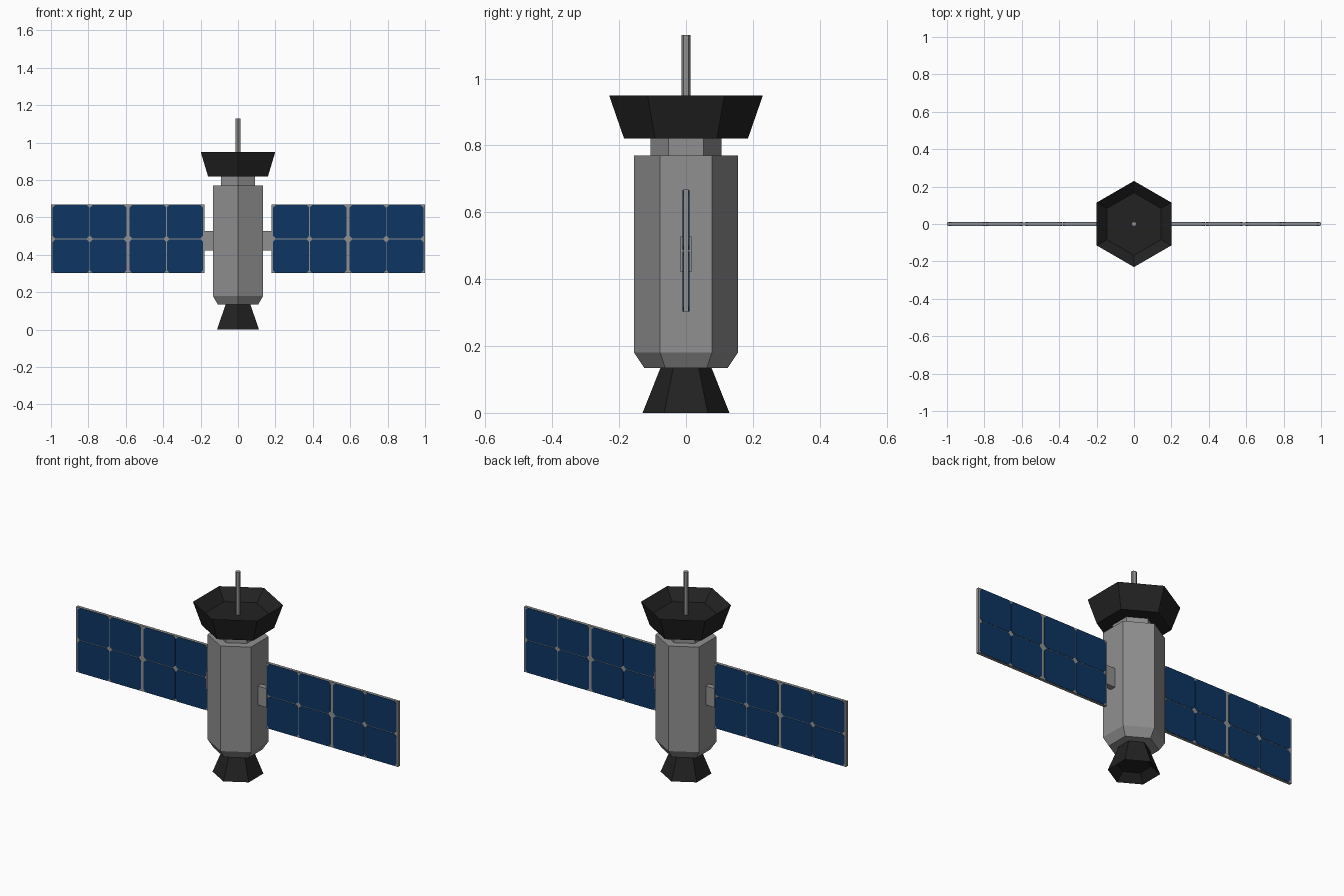
import bpy, bmesh, math

if "Cube" in bpy.data.objects:
    bpy.data.objects.remove(bpy.data.objects["Cube"])


def material(name, rgb):
    m = bpy.data.materials.new(name)
    m.diffuse_color = (*rgb, 1)
    m.use_nodes = True
    m.node_tree.nodes["Principled BSDF"].inputs["Base Color"].default_value = m.diffuse_color
    return m


GREY = material("hull grey", (0.28, 0.28, 0.285))
BLACK = material("matt black", (0.016, 0.016, 0.016))
BLUE = material("solar blue", (0.004, 0.036, 0.125))


def finish(name, bm, mat):
    bmesh.ops.recalc_face_normals(bm, faces=bm.faces)
    me = bpy.data.meshes.new(name)
    bm.to_mesh(me)
    bm.free()
    me.materials.append(mat)
    ob = bpy.data.objects.new(name, me)
    bpy.context.collection.objects.link(ob)
    return ob


def hex_lathe(name, profile, mat):
    """Six-sided turned solid from (radius, z) pairs, corners on the y axis."""
    bm = bmesh.new()
    rings = []
    for r, z in profile:
        rings.append([bm.verts.new((r * math.cos(math.radians(30 + 60 * i)),
                                    r * math.sin(math.radians(30 + 60 * i)), z))
                      for i in range(6)])
    for a, b in zip(rings, rings[1:]):
        for i in range(6):
            j = (i + 1) % 6
            bm.faces.new((a[i], a[j], b[j], b[i]))
    bm.faces.new(rings[0])
    bm.faces.new(rings[-1])
    return finish(name, bm, mat)


def plate(bm, x0, x1, z0, z1, half, cut=0.0):
    """Upright plate centred on y = 0, with optional clipped corners."""
    if cut:
        pts = [(x0 + cut, z0), (x1 - cut, z0), (x1, z0 + cut), (x1, z1 - cut),
               (x1 - cut, z1), (x0 + cut, z1), (x0, z1 - cut), (x0, z0 + cut)]
    else:
        pts = [(x0, z0), (x1, z0), (x1, z1), (x0, z1)]
    front = [bm.verts.new((x, -half, z)) for x, z in pts]
    back = [bm.verts.new((x, half, z)) for x, z in pts]
    bm.faces.new(front)
    bm.faces.new(back[::-1])
    n = len(pts)
    for i in range(n):
        j = (i + 1) % n
        bm.faces.new((front[i], back[i], back[j], front[j]))


# Central stack
hex_lathe("body", [(0.125, 0.135), (0.155, 0.18), (0.155, 0.77)], GREY)
hex_lathe("neck", [(0.106, 0.765), (0.106, 0.825)], GREY)
hex_lathe("antenna", [(0.014, 0.88), (0.014, 1.13)], GREY)
# Hollow dish and nozzle: outer wall, rim, then inner wall to a floor
hex_lathe("dish", [(0.185, 0.82), (0.23, 0.95), (0.167, 0.89)], BLACK)
hex_lathe("nozzle", [(0.075, 0.138), (0.13, 0.0), (0.085, 0.04)], BLACK)

# Solar wings, one set per side
Z0, ZM, Z1 = 0.303, 0.485, 0.667
COLUMNS = [(0.187, 0.380), (0.384, 0.580), (0.597, 0.791), (0.795, 0.991)]
for side, s in (("left", -1), ("right", 1)):
    def span(a, b):
        return (a, b) if s > 0 else (-b, -a)

    bm = bmesh.new()
    plate(bm, *span(0.12, 0.188), 0.422, 0.528, 0.016)
    finish(side + "_wing_mount", bm, GREY)

    bm = bmesh.new()
    plate(bm, *span(0.18, 1.0), Z0 - 0.001, Z1 + 0.001, 0.008)
    finish(side + "_wing_frame", bm, GREY)

    bm = bmesh.new()
    for a, b in COLUMNS:
        for z0, z1 in ((Z0, ZM - 0.002), (ZM + 0.002, Z1)):
            plate(bm, *span(a, b), z0, z1, 0.010, cut=0.014)
    finish(side + "_solar_cells", bm, BLUE)
